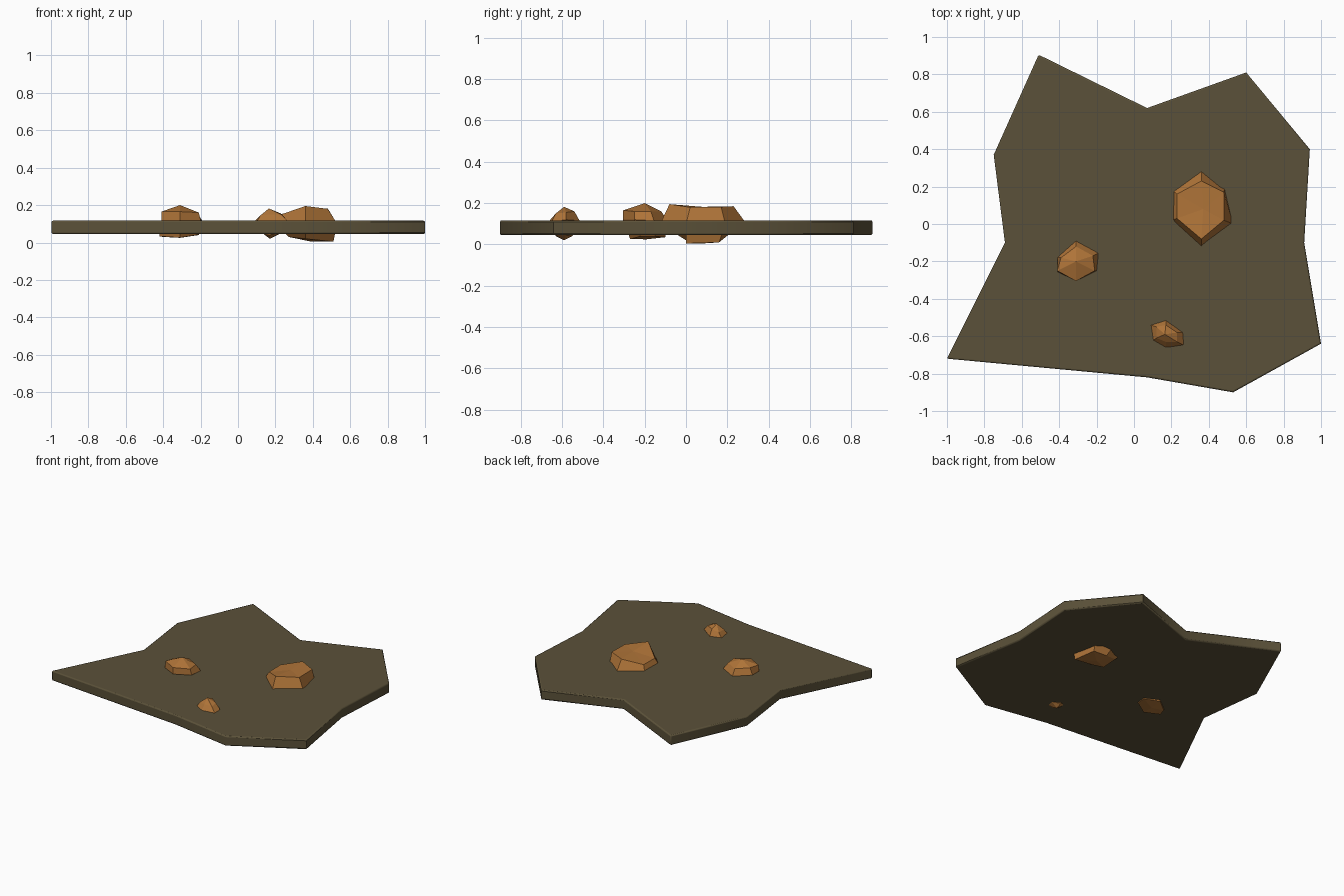
import bpy
import bmesh
import math

cube = bpy.data.objects.get("Cube")
if cube:
    bpy.data.objects.remove(cube, do_unlink=True)


def material(name, color):
    m = bpy.data.materials.new(name)
    m.use_nodes = True
    m.diffuse_color = color
    m.node_tree.nodes["Principled BSDF"].inputs["Base Color"].default_value = color
    return m


def finish(name, bm, mat):
    bmesh.ops.recalc_face_normals(bm, faces=bm.faces)
    mesh = bpy.data.meshes.new(name)
    bm.to_mesh(mesh)
    bm.free()
    mesh.materials.append(mat)
    obj = bpy.data.objects.new(name, mesh)
    bpy.context.collection.objects.link(obj)
    return obj


def rock(name, rings, top, bottom, mat):
    """Faceted stone: stacked rings of equal length, closed by a fan at each end."""
    bm = bmesh.new()
    loops = [[bm.verts.new(p) for p in ring] for ring in rings]
    n = len(loops[0])
    low, high = bm.verts.new(bottom), bm.verts.new(top)
    for i in range(n):
        j = (i + 1) % n
        bm.faces.new((low, loops[0][j], loops[0][i]))
        bm.faces.new((high, loops[-1][i], loops[-1][j]))
        for a, b in zip(loops, loops[1:]):
            bm.faces.new((a[i], a[j], b[j], b[i]))
    return finish(name, bm, mat)


earth = material("dark earth", (0.105, 0.083, 0.041, 1))
ochre = material("orange stone", (0.43, 0.175, 0.04, 1))

# Ground slab: irregular outline, extruded, with softened rims
outline = [(-1, -.72), (.07, -.82), (.53, -.9), (1, -.64), (.91, -.1), (.94, .4),
           (.6, .81), (.07, .62), (-.51, .905), (-.75, .37), (-.69, -.1)]
bm = bmesh.new()
base = bm.faces.new([bm.verts.new((x, y, .045)) for x, y in outline])
grown = bmesh.ops.extrude_face_region(bm, geom=[base], use_keep_orig=True)
for v in grown["geom"]:
    if isinstance(v, bmesh.types.BMVert):
        v.co.z = .117
slab = finish("ground_slab", bm, earth)
bevel = slab.modifiers.new("soft_rim", "BEVEL")
bevel.width = .008
bevel.segments = 2
bevel.limit_method = "ANGLE"
bevel.angle_limit = math.radians(80)
bpy.ops.object.select_all(action="DESELECT")
slab.select_set(True)
bpy.context.view_layer.objects.active = slab
bpy.ops.object.shade_smooth_by_angle(angle=math.radians(60))

# Large stone
rock("large_stone", [
    [(.27, .01, .03), (.36, 0, .02), (.51, 0, .005), (.48, .16, .01), (.37, .16, .015), (.28, .14, .03)],
    [(.2, .02, .1), (.36, -.125, .1), (.53, 0, .1), (.485, .19, .1), (.36, .285, .11), (.205, .18, .1)],
    [(.23, .03, .15), (.36, -.08, .195), (.48, .02, .18), (.48, .17, .182), (.36, .23, .185), (.23, .16, .152)],
], (.37, .08, .182), (.39, .08, .005), ochre)

# Medium stone
rock("medium_stone", [
    [(-.42, -.23, .033), (-.31, -.27, .026), (-.22, -.22, .04), (-.21, -.15, .04), (-.31, -.1, .035), (-.4, -.17, .03)],
    [(-.41, -.255, .12), (-.31, -.305, .12), (-.2, -.25, .12), (-.19, -.155, .115), (-.31, -.09, .115), (-.41, -.18, .12)],
    [(-.41, -.25, .165), (-.31, -.305, .165), (-.21, -.25, .16), (-.22, -.17, .16), (-.31, -.12, .16), (-.39, -.18, .165)],
], (-.31, -.2, .2), (-.31, -.19, .025), ochre)

# Small stone
rock("small_stone", [
    [(.13, -.61, .05), (.17, -.63, .04), (.22, -.63, .05), (.22, -.58, .045), (.17, -.55, .04), (.13, -.56, .05)],
    [(.1, -.625, .11), (.17, -.665, .11), (.27, -.65, .11), (.26, -.58, .12), (.17, -.515, .115), (.09, -.54, .115)],
    [(.12, -.61, .145), (.17, -.63, .15), (.23, -.63, .15), (.23, -.58, .155), (.17, -.54, .16), (.12, -.55, .145)],
], (.165, -.59, .182), (.17, -.59, .02), ochre)
